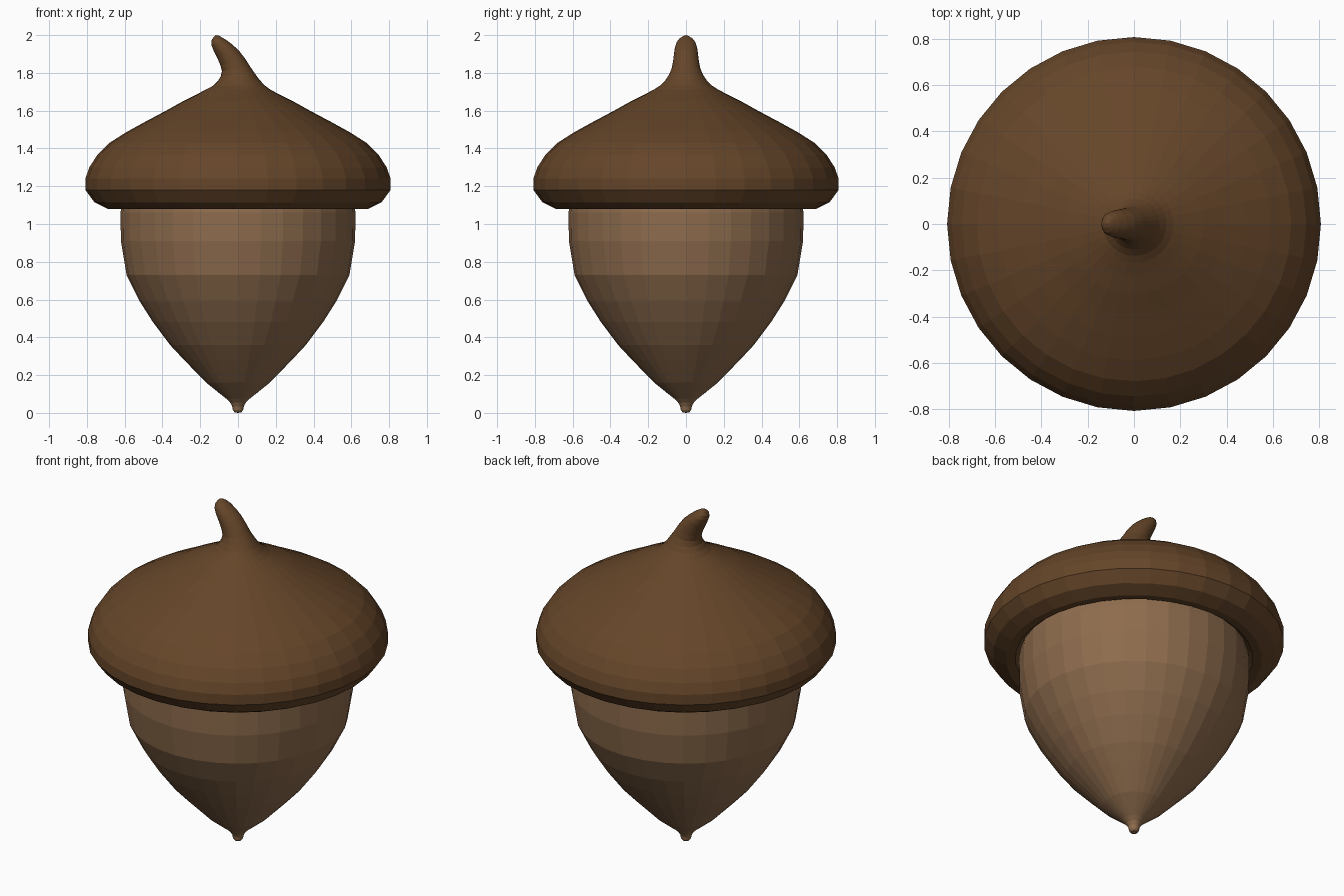
import bpy, bmesh, math

SEG = 32


def loft(name, rings, color, tips=(None, None)):
    """Skin rings given as (x_left, z_left, x_right, z_right, y_radius)."""
    bm = bmesh.new()
    loops = []
    for xl, zl, xr, zr, ry in rings:
        loop = []
        for i in range(SEG):
            a = 2 * math.pi * i / SEG
            t = (1 + math.cos(a)) / 2
            loop.append(bm.verts.new((xl + (xr - xl) * t, ry * math.sin(a), zl + (zr - zl) * t)))
        loops.append(loop)
    for lo, hi in zip(loops, loops[1:]):
        for i in range(SEG):
            j = (i + 1) % SEG
            bm.faces.new((lo[i], lo[j], hi[j], hi[i]))
    for loop, tip in ((loops[0], tips[0]), (loops[-1], tips[1])):
        if tip:
            v = bm.verts.new(tip)
            for i in range(SEG):
                bm.faces.new((loop[i], loop[(i + 1) % SEG], v))
    bmesh.ops.recalc_face_normals(bm, faces=bm.faces)
    mesh = bpy.data.meshes.new(name)
    bm.to_mesh(mesh)
    bm.free()
    ob = bpy.data.objects.new(name, mesh)
    bpy.context.collection.objects.link(ob)
    mat = bpy.data.materials.new(name + "_colour")
    mat.diffuse_color = (*color, 1)
    mesh.materials.append(mat)
    return ob


def level(profile):
    return [(-r, z, r, z, r) for r, z in profile]


# Nut with a small pointed tip, its top hidden in the cap
nut = [(0.018, 0.003), (0.027, 0.015), (0.031, 0.035), (0.042, 0.055), (0.062, 0.075),
       (0.10, 0.105), (0.168, 0.16), (0.285, 0.28), (0.36, 0.36), (0.45, 0.48),
       (0.52, 0.59), (0.59, 0.73), (0.62, 0.91), (0.622, 1.06), (0.60, 1.2)]
loft("nut", level(nut), (0.27, 0.15, 0.075), ((0, 0, 0), (0, 0, 1.22)))

# Cap: lip turned in underneath, dome, then flowing into the bent stem
cap = [(0.60, 1.12), (0.64, 1.085), (0.69, 1.08), (0.76, 1.115), (0.808, 1.18),
       (0.808, 1.24), (0.787, 1.30), (0.745, 1.365), (0.68, 1.43), (0.59, 1.487),
       (0.49, 1.542), (0.39, 1.595), (0.30, 1.645), (0.22, 1.685), (0.17, 1.712)]
stem = [(-0.135, 1.73, 0.14, 1.735, 0.138),
        (-0.108, 1.755, 0.112, 1.765, 0.11),
        (-0.091, 1.782, 0.087, 1.80, 0.09),
        (-0.085, 1.81, 0.063, 1.835, 0.076),
        (-0.093, 1.84, 0.038, 1.875, 0.069),
        (-0.108, 1.875, 0.005, 1.918, 0.064),
        (-0.128, 1.915, -0.03, 1.95, 0.059),
        (-0.141, 1.948, -0.062, 1.974, 0.05),
        (-0.141, 1.97, -0.085, 1.988, 0.037),
        (-0.131, 1.988, -0.102, 1.997, 0.018)]
loft("cap_and_stem", level(cap) + stem, (0.13, 0.06, 0.022), (None, (-0.117, 2.0, 0)[:1] + (0, 2.0)))
